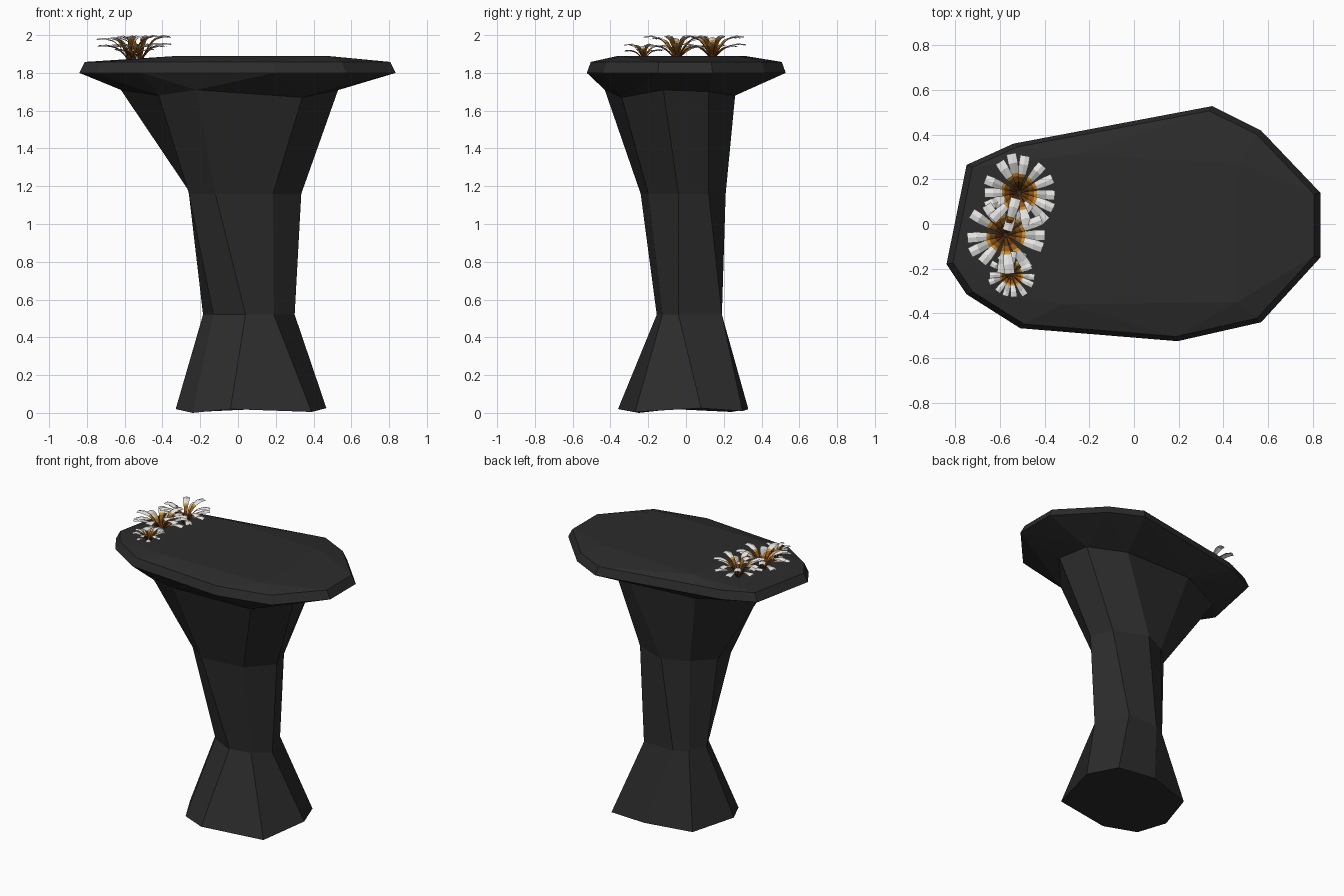
import bpy, bmesh, math, random

if "Cube" in bpy.data.objects:
    bpy.data.objects.remove(bpy.data.objects["Cube"])
random.seed(4)


def material(name, rgb):
    m = bpy.data.materials.new(name)
    m.diffuse_color = (*rgb, 1)
    m.use_nodes = True
    m.node_tree.nodes["Principled BSDF"].inputs["Base Color"].default_value = m.diffuse_color
    return m


rock = material("charcoal rock", (0.025, 0.025, 0.025))
brown = material("dark brown", (0.14, 0.04, 0.005))
rust = material("rust orange", (0.30, 0.10, 0.010))
amber = material("amber", (0.60, 0.28, 0.03))
grey = material("grey petal", (0.50, 0.50, 0.49))
white = material("pale petal", (0.80, 0.79, 0.77))


def finish(bm, name, mats):
    me = bpy.data.meshes.new(name)
    bm.to_mesh(me)
    bm.free()
    for m in mats:
        me.materials.append(m)
    ob = bpy.data.objects.new(name, me)
    bpy.context.collection.objects.link(ob)
    return ob


# Rock stem: four irregular eight-sided rings, lofted
neck = [(.53, -.12), (.50, .12), (.27, .26), (-.25, .25),
        (-.62, .06), (-.42, -.35), (-.22, -.43), (.34, -.34)]
neck_z = [1.71, 1.70, 1.68, 1.69, 1.71, 1.68, 1.71, 1.67]
rings = [
    ([(.468, .08), (.38, .30), (.10, .33), (-.22, .24),
      (-.33, -.07), (-.24, -.25), (-.04, -.36), (.39, -.27)],
     [.025, .01, .02, .005, .02, 0, .02, .005]),
    ([(.30, -.04), (.20, .19), (-.03, .19), (-.12, .14),
      (-.185, .03), (-.13, -.07), (.04, -.155), (.19, -.125)], [.52] * 8),
    ([(.335, -.04), (.28, .12), (.05, .21), (-.12, .13),
      (-.25, .0), (-.26, -.14), (-.12, -.24), (.185, -.20)], [1.16] * 8),
    (neck, neck_z),
]
bm = bmesh.new()
loops = [[bm.verts.new((x, y, z)) for (x, y), z in zip(pts, zs)] for pts, zs in rings]
for lo, hi in zip(loops, loops[1:]):
    for i in range(8):
        j = (i + 1) % 8
        bm.faces.new((lo[i], lo[j], hi[j], hi[i]))
bm.faces.new(loops[0][::-1])
bm.faces.new(loops[-1])
bmesh.ops.recalc_face_normals(bm, faces=bm.faces)
finish(bm, "rock_stem", [rock])

# Rock table top: hull of the underside, rim, upper edge and the flat centre
rim = [(-.84, -.18), (-.75, .265), (-.54, .36), (-.30, .39), (.35, .528), (.57, .418),
       (.835, .14), (.835, -.15), (.57, -.44), (.195, -.525), (-.51, -.467), (-.75, -.315)]
flat = [(-.28, .31), (.47, .27), (.46, -.35), (-.32, -.36)]
bm = bmesh.new()
for (x, y), z in zip(neck, neck_z):
    bm.verts.new((x, y, z))
for x, y in rim:
    bm.verts.new((x, y, 1.80))
    bm.verts.new((x * .965, y * .96, 1.858))
for x, y in flat:
    bm.verts.new((x, y, 1.89))
bmesh.ops.convex_hull(bm, input=bm.verts)
bmesh.ops.recalc_face_normals(bm, faces=bm.faces)
finish(bm, "rock_table_top", [rock])

# Flower clumps: folded petals arching out from a centre, coloured by distance along
PROFILE = [(.03, -.08), (.14, .28), (.28, .58), (.42, .80), (.50, .88), (.76, 1.0), (1, .96)]
WIDTH = [.008, .013, .02, .028, .034, .044, .044]


def flower(name, cx, cy, radius, height, count):
    bm = bmesh.new()
    size = radius / .18
    for layer, (rf, hf) in enumerate([(1.0, .68), (.95, 1.0)]):
        segment_mat = [0, 0, 1, 2, 3 + layer, 4]
        for k in range(count):
            a = math.tau * (k + .5 * layer + random.uniform(-.15, .15)) / count
            r = radius * rf * random.uniform(.88, 1.0)
            h = height * hf * (random.uniform(.85, 1.0) if k else 1.0)
            c, s = math.cos(a), math.sin(a)
            rows = []
            for (pr, pz), w in zip(PROFILE, WIDTH):
                w *= size / 2
                rows.append([bm.verts.new((cx + r * pr * c - side * w * s,
                                           cy + r * pr * s + side * w * c,
                                           1.87 + h * pz - abs(side) * w * .3))
                             for side in (-1, 0, 1)])
            for mat, lo, hi in zip(segment_mat, rows, rows[1:]):
                for i in (0, 1):
                    f = bm.faces.new((lo[i], hi[i], hi[i + 1], lo[i + 1]))
                    f.material_index = mat
    finish(bm, name, [brown, rust, amber, grey, white])


flower("flower_back", -.515, .14, .18, .13, 7)
flower("flower_middle", -.575, -.05, .19, .13, 7)
flower("flower_front", -.55, -.225, .115, .085, 7)
